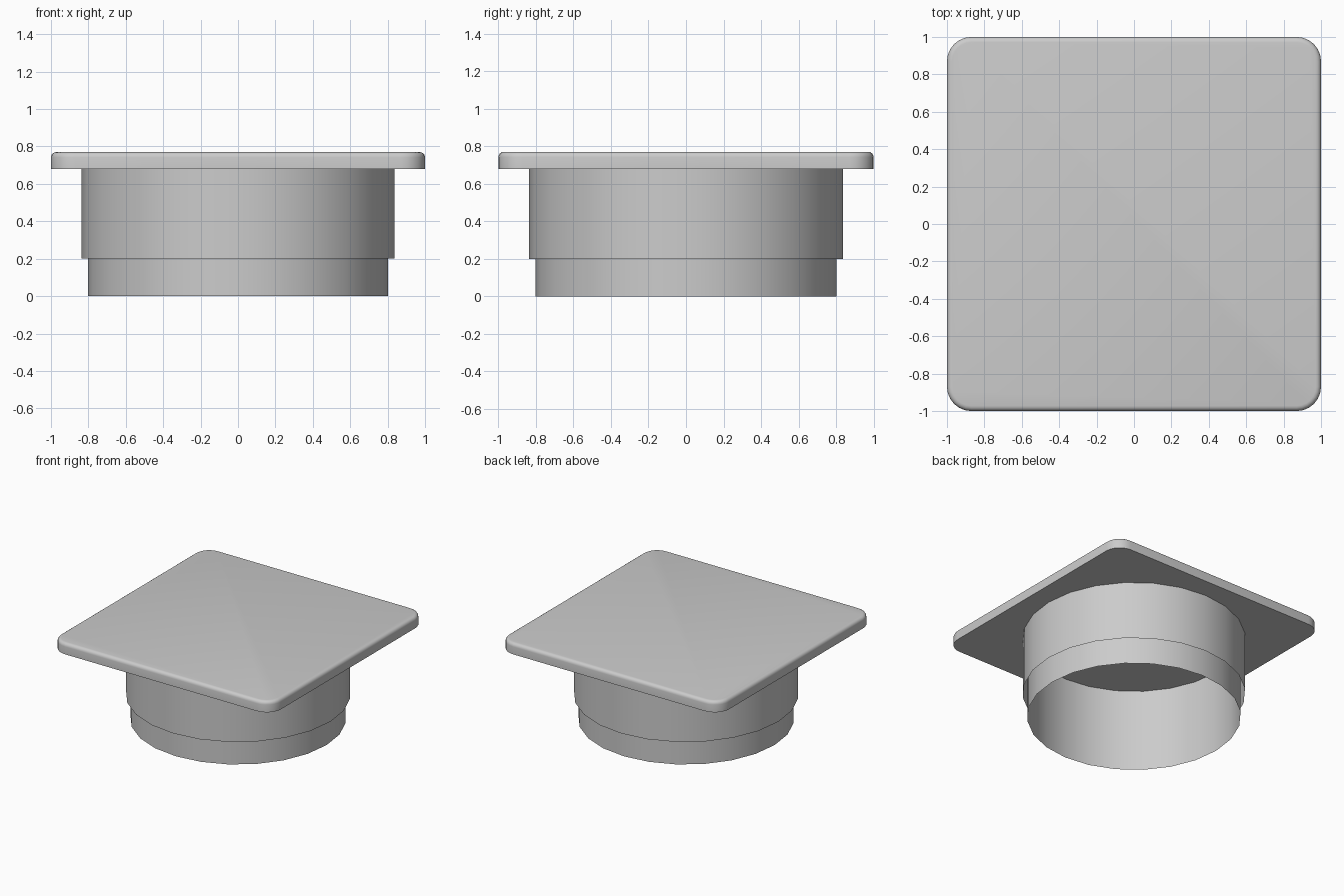
import bpy, bmesh, math

if "Cube" in bpy.data.objects:
    bpy.data.objects.remove(bpy.data.objects["Cube"])

grey = bpy.data.materials.new("light_grey")
grey.diffuse_color = (0.6, 0.6, 0.6, 1)
grey.use_nodes = True
grey.node_tree.nodes["Principled BSDF"].inputs["Base Color"].default_value = grey.diffuse_color


def finish(name, bm):
    mesh = bpy.data.meshes.new(name)
    bm.to_mesh(mesh)
    bm.free()
    mesh.materials.append(grey)
    ob = bpy.data.objects.new(name, mesh)
    bpy.context.collection.objects.link(ob)
    bpy.ops.object.select_all(action='DESELECT')
    ob.select_set(True)
    bpy.context.view_layer.objects.active = ob
    bpy.ops.object.shade_smooth_by_angle(angle=math.radians(35))
    return ob


def tube(name, radius, z0, z1, sides=24):
    """Open thin-walled tube."""
    bm = bmesh.new()
    rings = []
    for z in (z0, z1):
        rings.append([bm.verts.new((radius * math.cos(math.tau * i / sides),
                                    radius * math.sin(math.tau * i / sides), z))
                      for i in range(sides)])
    for i in range(sides):
        j = (i + 1) % sides
        bm.faces.new((rings[0][i], rings[0][j], rings[1][j], rings[1][i]))
    return finish(name, bm)


def rounded_plate(name, half, corner, z0, z1, edge, steps=6):
    """Square plate with rounded corners and a rounded upper edge."""
    bm = bmesh.new()
    levels = [(0, z0)]
    for k in range(5):
        a = math.pi / 2 * k / 4
        levels.append((edge * (1 - math.cos(a)), z1 - edge + edge * math.sin(a)))
    rings = []
    for inset, z in levels:
        ring = []
        for q, (sx, sy) in enumerate(((1, 1), (-1, 1), (-1, -1), (1, -1))):
            for s in range(steps + 1):
                a = math.pi / 2 * (q + s / steps)
                r = corner - inset
                ring.append(bm.verts.new((sx * (half - corner) + r * math.cos(a),
                                          sy * (half - corner) + r * math.sin(a), z)))
        rings.append(ring)
    n = len(rings[0])
    for lo, hi in zip(rings, rings[1:]):
        for i in range(n):
            j = (i + 1) % n
            bm.faces.new((lo[i], lo[j], hi[j], hi[i]))
    bm.faces.new(rings[-1])
    bm.faces.new(rings[0][::-1])
    return finish(name, bm)


# Square cap plate
rounded_plate("cap_plate", 1.0, 0.13, 0.68, 0.77, 0.028)
# Outer collar below the plate
tube("collar", 0.836, 0.2, 0.68)
# Inner pipe running the full height
tube("inner_pipe", 0.803, 0.0, 0.68)
